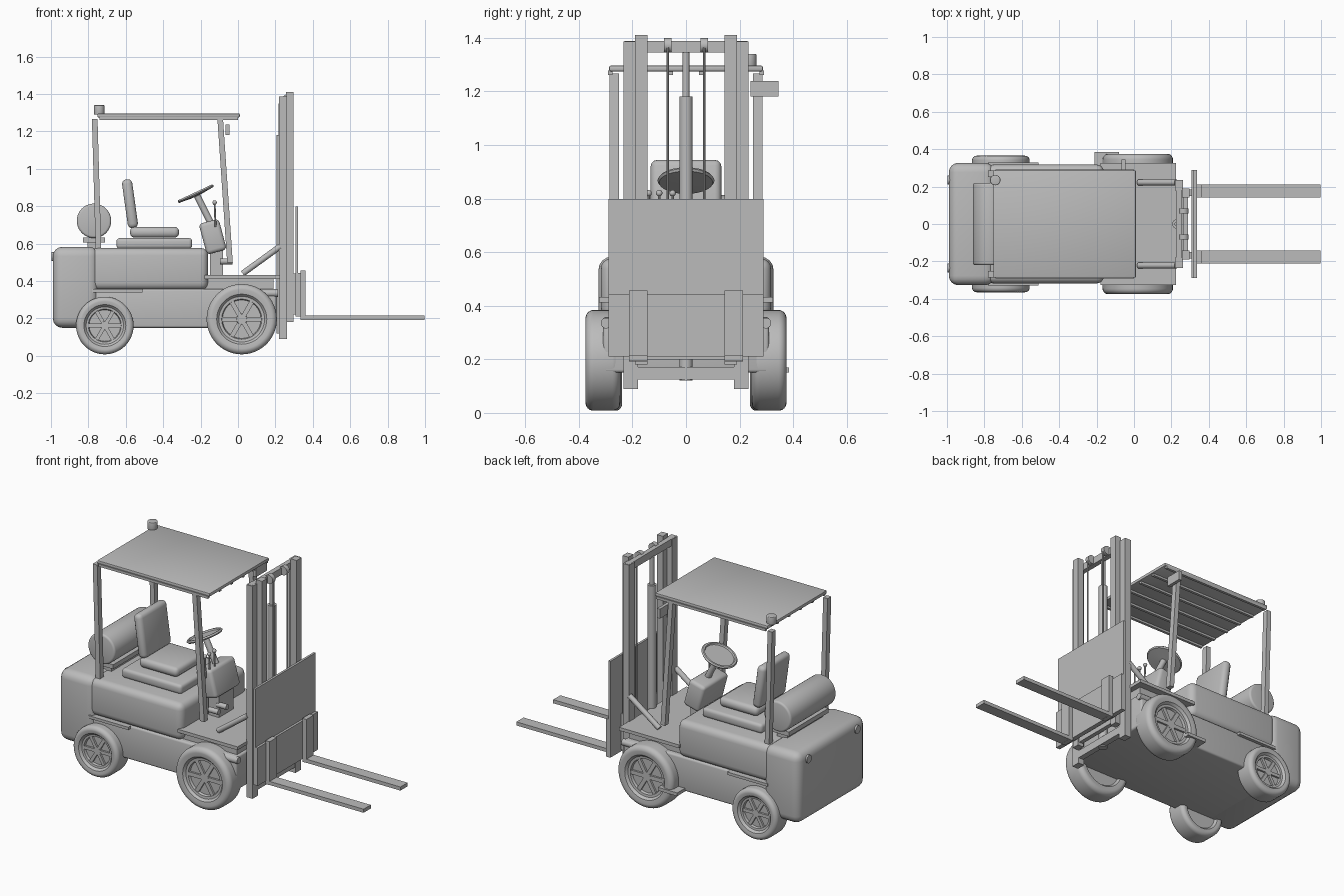
import bpy, bmesh, math
from mathutils import Vector, Matrix

if "Cube" in bpy.data.objects:
    bpy.data.objects.remove(bpy.data.objects["Cube"])

grey = bpy.data.materials.new("plain_grey")
grey.diffuse_color = (0.5, 0.5, 0.5, 1)
grey.use_nodes = True
grey.node_tree.nodes["Principled BSDF"].inputs["Base Color"].default_value = grey.diffuse_color


def finish(name, bm, smooth=True):
    bmesh.ops.recalc_face_normals(bm, faces=bm.faces)
    me = bpy.data.meshes.new(name)
    bm.to_mesh(me)
    bm.free()
    me.materials.append(grey)
    ob = bpy.data.objects.new(name, me)
    bpy.context.collection.objects.link(ob)
    if smooth:
        bpy.ops.object.select_all(action='DESELECT')
        ob.select_set(True)
        bpy.context.view_layer.objects.active = ob
        bpy.ops.object.shade_smooth_by_angle(angle=math.radians(35))
    return ob


def box(name, x, y, z, bevel=0.0, segs=3, tilt=0.0):
    """Box from ranges, optionally rounded and tilted about y."""
    bm = bmesh.new()
    bmesh.ops.create_cube(bm, size=1)
    bmesh.ops.scale(bm, verts=bm.verts, vec=(x[1] - x[0], y[1] - y[0], z[1] - z[0]))
    if bevel:
        bmesh.ops.bevel(bm, geom=bm.edges[:], offset=bevel, segments=segs,
                        profile=0.5, affect='EDGES')
    c = Vector((sum(x) / 2, sum(y) / 2, sum(z) / 2))
    bmesh.ops.transform(bm, verts=bm.verts,
                        matrix=Matrix.Translation(c) @ Matrix.Rotation(tilt, 4, 'Y'))
    return finish(name, bm, bevel > 0)


def rod(name, a, b, r, n=24, bevel=0.0):
    """Cylinder between two points."""
    a, b = Vector(a), Vector(b)
    bm = bmesh.new()
    bmesh.ops.create_cone(bm, cap_ends=True, segments=n, radius1=r, radius2=r,
                          depth=(b - a).length)
    if bevel:
        caps = [e for e in bm.edges if abs(e.verts[0].co.z - e.verts[1].co.z) < 1e-5]
        bmesh.ops.bevel(bm, geom=caps, offset=bevel, segments=3, profile=0.5, affect='EDGES')
    q = (b - a).to_track_quat('Z', 'Y').to_matrix().to_4x4()
    bmesh.ops.transform(bm, verts=bm.verts, matrix=Matrix.Translation((a + b) / 2) @ q)
    return finish(name, bm)


def lathe(name, profile, matrix, n=48):
    """Spin (radius, height) points about local z."""
    bm = bmesh.new()
    vs = [bm.verts.new((r, 0, h)) for r, h in profile]
    es = [bm.edges.new(p) for p in zip(vs, vs[1:])]
    bmesh.ops.spin(bm, geom=vs + es, cent=(0, 0, 0), axis=(0, 0, 1),
                   angle=2 * math.pi, steps=n)
    bmesh.ops.remove_doubles(bm, verts=bm.verts, dist=1e-5)
    bmesh.ops.transform(bm, verts=bm.verts, matrix=matrix)
    return finish(name, bm)


def post(name, x0, x1, y, z0, z1, w):
    """Leaning square post: x ranges at the bottom and the top."""
    bm = bmesh.new()
    bmesh.ops.create_cube(bm, size=1)
    for v in bm.verts:
        x, z = (x1, z1) if v.co.z > 0 else (x0, z0)
        v.co = (x + v.co.x * w, y + v.co.y * 0.035, z)
    return finish(name, bm, False)


def wheel(name, x, y, r, rim, width, side):
    """Rounded tyre, dished rim and six spokes; local z points outwards."""
    m = Matrix.Translation((x, y, r + 0.008)) @ Matrix.Rotation(-side * math.pi / 2, 4, 'X')
    h, rr = width / 2, r - rim
    arc = [(rim + rr * 0.55 + rr * 0.45 * math.sin(t), h - rr * 0.45 + rr * 0.45 * math.cos(t))
           for t in [i * math.pi / 12 for i in range(7)]]
    face = [(rim, h - 0.018), (rim + 0.012, h - 0.004)] + arc
    lathe(name + "_tyre", face + [(a, -b) for a, b in reversed(face)], m)
    lathe(name + "_rim", [(0, h - 0.022), (rim * 0.22, h - 0.022), (rim * 0.24, h - 0.034),
                          (rim * 0.84, h - 0.034), (rim * 0.88, h - 0.02), (rim + 0.003, h - 0.018),
                          (rim + 0.003, -h + 0.018), (0, -h + 0.018)], m)
    bm = bmesh.new()
    for i in range(6):
        v = bmesh.ops.create_cube(bm, size=1)["verts"]
        bmesh.ops.scale(bm, verts=v, vec=(rim * 0.75, rim * 0.2, 0.015))
        bmesh.ops.translate(bm, verts=v, vec=(rim * 0.5, 0, h - 0.03))
        bmesh.ops.rotate(bm, verts=v, matrix=Matrix.Rotation(i * math.pi / 3, 3, 'Z'))
    bmesh.ops.transform(bm, verts=bm.verts, matrix=m)
    finish(name + "_spokes", bm, False)


# Body
box("counterweight", (-0.99, -0.745), (-0.327, 0.327), (0.15, 0.583), 0.05, 4)
box("chassis", (-0.8, 0.205), (-0.31, 0.31), (0.15, 0.358), 0.012)
box("hood", (-0.79, -0.16), (-0.318, 0.318), (0.352, 0.577), 0.04, 4)
box("floor_plate", (-0.18, 0.225), (-0.325, 0.325), (0.412, 0.432))
box("floor_support", (-0.18, 0.19), (-0.28, 0.28), (0.34, 0.415))
box("side_step", (-0.21, -0.08), (0.25, 0.385), (0.15, 0.17))

# Seat
box("seat_base", (-0.65, -0.245), (-0.2, 0.2), (0.572, 0.63), 0.018)
box("seat_cushion", (-0.577, -0.315), (-0.14, 0.14), (0.632, 0.69), 0.024)
box("seat_back", (-0.605, -0.55), (-0.132, 0.132), (0.682, 0.945), 0.024, tilt=math.radians(-8))

# Gas tank and cradle
rod("gas_tank", (-0.77, -0.22, 0.722), (-0.77, 0.22, 0.722), 0.092, 40, 0.012)
box("tank_cradle", (-0.828, -0.71), (-0.19, 0.19), (0.605, 0.632))
box("tank_foot", (-0.805, -0.735), (-0.17, 0.17), (0.575, 0.61))

# Steering and controls
box("console", (-0.19, -0.08), (-0.12, 0.12), (0.552, 0.722), 0.02, tilt=math.radians(-15))
box("console_stand", (-0.15, -0.08), (-0.07, 0.07), (0.43, 0.58))
rod("steering_column", (-0.135, 0, 0.69), (-0.222, 0, 0.862), 0.018)
lathe("steering_wheel", [(0, 0), (0.085, 0), (0.09, 0.008), (0.1, 0.008), (0.106, 0),
                         (0.1, -0.008), (0.09, -0.008), (0.03, -0.014), (0, -0.014)],
      Matrix.Translation((-0.226, 0, 0.867)) @ Matrix.Rotation(math.radians(-25), 4, 'Y'))
for i, y in enumerate((-0.05, -0.1, -0.14)):
    rod(f"lever_{i}", (-0.12, y, 0.69), (-0.125, y, 0.815), 0.005, 10)
    bm = bmesh.new()
    bmesh.ops.create_uvsphere(bm, u_segments=16, v_segments=10, radius=0.012,
                              matrix=Matrix.Translation((-0.125, y, 0.82)))
    finish(f"lever_knob_{i}", bm)
for i, y in enumerate((-0.14, -0.06)):
    rod(f"pedal_{i}", (-0.095, y, 0.505), (-0.03, y, 0.505), 0.016, 16)

# Overhead guard
box("roof", (-0.752, 0.01), (-0.287, 0.287), (1.275, 1.296), 0.006, 2)
for i in range(6):
    y = -0.2825 + 0.113 * i
    box(f"roof_rib_{i}", (-0.74, 0.0), (y - 0.008, y + 0.008), (1.262, 1.278))
rod("beacon", (-0.742, 0.235, 1.29), (-0.742, 0.235, 1.34), 0.028, 24, 0.004)
box("mirror", (-0.066, -0.046), (0.24, 0.345), (1.18, 1.238))

# Mast centre: lift cylinder and cross members
rod("lift_cylinder", (0.23, 0, 0.12), (0.23, 0, 1.18), 0.025)
rod("lift_piston", (0.23, 0, 1.15), (0.23, 0, 1.35), 0.013)
box("mast_top_bar", (0.225, 0.255), (-0.23, 0.23), (1.345, 1.388))
box("mast_bottom_bar", (0.225, 0.26), (-0.18, 0.18), (0.125, 0.172))
box("inner_mast_bar", (0.262, 0.288), (-0.15, 0.15), (0.2, 0.24))

# Carriage
box("load_backrest", (0.308, 0.322), (-0.29, 0.29), (0.21, 0.798))
box("carriage_plate", (0.315, 0.336), (-0.29, 0.29), (0.21, 0.442))

# Paired parts
for s, side in ((1, "left"), (-1, "right")):
    def span(a, b):
        return tuple(sorted((s * a, s * b)))
    wheel("front_wheel_" + side, 0.02, s * 0.31, 0.188, 0.122, 0.13, s)
    wheel("rear_wheel_" + side, -0.712, s * 0.302, 0.154, 0.1, 0.126, s)
    box("trim_strip_" + side, (-0.78, -0.51), span(0.28, 0.33), (0.34, 0.357))
    rod("rear_lamp_" + side, (-0.998, s * 0.235, 0.53), (-0.96, s * 0.235, 0.53), 0.024)
    rod("front_lamp_" + side, (0.1, s * 0.298, 0.335), (0.215, s * 0.298, 0.335), 0.02)
    post("rear_post_" + side, -0.742, -0.766, s * 0.268, 0.43, 1.266, 0.03)
    post("front_post_" + side, -0.043, -0.095, s * 0.268, 0.5, 1.266, 0.03)
    box("outer_rail_" + side, (0.22, 0.262), span(0.18, 0.234), (0.09, 1.387))
    box("inner_rail_" + side, (0.256, 0.296), span(0.143, 0.19), (0.18, 1.41))
    rod("tilt_strut_" + side, (0.025, s * 0.222, 0.44), (0.225, s * 0.222, 0.585), 0.016)
    rod("chain_" + side, (0.287, s * 0.068, 0.45), (0.287, s * 0.068, 1.37), 0.005, 8)
    rod("chain_roller_" + side, (0.265, s * 0.055, 1.372), (0.265, s * 0.082, 1.372), 0.027)
    box("carriage_bracket_" + side, (0.29, 0.315), span(0.15, 0.185), (0.22, 0.44))
    box("fork_shank_" + side, (0.334, 0.362), span(0.143, 0.212), (0.192, 0.457))
    box("fork_blade_" + side, (0.334, 0.997), span(0.143, 0.212), (0.193, 0.215))
